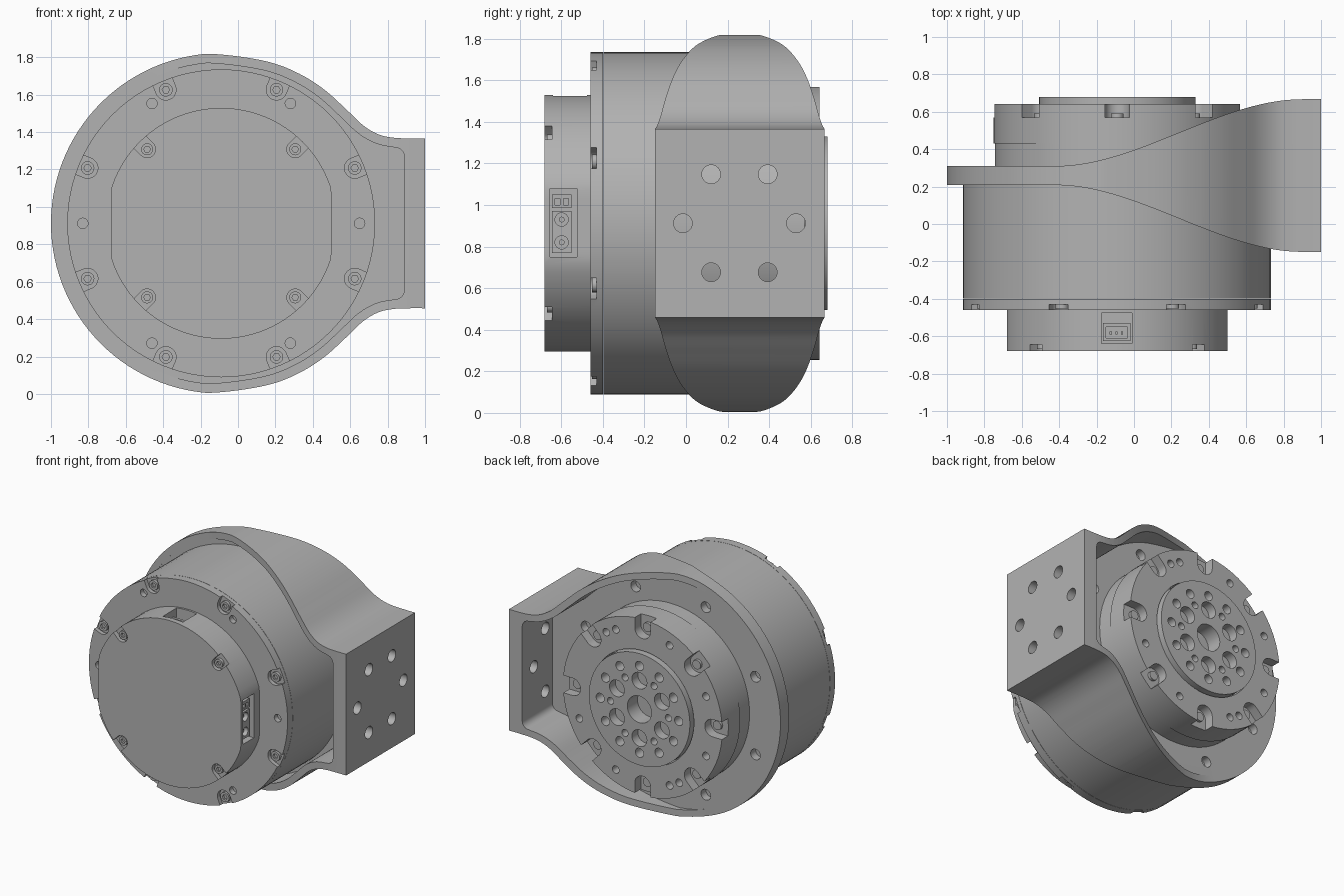
import bpy, bmesh
from math import sin, cos, pi, radians
from mathutils import Vector

if "Cube" in bpy.data.objects:
    bpy.data.objects.remove(bpy.data.objects["Cube"])

CX, CZ = -0.09, 0.912          # motor axis, running along y
PLATE_FRONT, PLATE_BACK = 0.21, 0.31

grey = bpy.data.materials.new("machined grey")
grey.use_nodes = True
grey.diffuse_color = (0.45, 0.45, 0.45, 1)
grey.node_tree.nodes["Principled BSDF"].inputs["Base Color"].default_value = grey.diffuse_color


def prism(name, outlines, a, b, axis="Y"):
    """Extrude one or more closed outlines from a to b along an axis."""
    place = {"X": lambda u, w, t: (t, u, w),
             "Y": lambda u, w, t: (u, t, w),
             "Z": lambda u, w, t: (u, w, t)}[axis]
    bm = bmesh.new()
    for pts in outlines:
        face = bm.faces.new([bm.verts.new(place(u, w, a)) for u, w in pts])
        ext = bmesh.ops.extrude_face_region(bm, geom=[face])
        move = Vector(place(0, 0, b - a))
        bmesh.ops.translate(bm, vec=move, verts=[v for v in ext["geom"] if isinstance(v, bmesh.types.BMVert)])
    bmesh.ops.recalc_face_normals(bm, faces=bm.faces)
    mesh = bpy.data.meshes.new(name)
    bm.to_mesh(mesh)
    bm.free()
    mesh.materials.append(grey)
    obj = bpy.data.objects.new(name, mesh)
    bpy.context.collection.objects.link(obj)
    return obj


def boolean(obj, cutter, operation="DIFFERENCE"):
    mod = obj.modifiers.new("cut", "BOOLEAN")
    mod.operation, mod.solver, mod.object = operation, "EXACT", cutter
    mod.use_self = True
    bpy.context.view_layer.objects.active = obj
    bpy.ops.object.modifier_apply(modifier=mod.name)
    bpy.data.objects.remove(cutter)


def circle(r, u=CX, w=CZ, n=24):
    return [(u + r * cos(2 * pi * i / n), w + r * sin(2 * pi * i / n)) for i in range(n)]


def polar(r, degrees):
    return CX + r * cos(radians(degrees)), CZ + r * sin(radians(degrees))


def ring(r, hole, angles, n=20):
    return [circle(hole, *polar(r, a), n) for a in angles]


def u_slots(r, half, angles):
    """Round-ended slots that open outwards."""
    slots = []
    for a in angles:
        u, w = polar(r, a)
        turn = radians(a)
        local = [(0.3, -half), (0.3, half)]
        local += [(half * cos(t), half * sin(t)) for t in (pi / 2 + pi * i / 12 for i in range(13))]
        slots.append([(u + p * cos(turn) - q * sin(turn), w + p * sin(turn) + q * cos(turn)) for p, q in local])
    return slots


def box(u0, u1, w0, w1):
    return [(u0, w0), (u1, w0), (u1, w1), (u0, w1)]


def smooth_path(pts, steps=6):
    out = []
    for i in range(1, len(pts) - 2):
        p0, p1, p2, p3 = (Vector(p) for p in pts[i - 1:i + 3])
        for k in range(steps):
            t = k / steps
            out.append(p1 + (p2 - p0) * t / 2 + (2 * p0 - 5 * p1 + 4 * p2 - p3) * t * t / 2
                       + (3 * p1 - p0 - 3 * p2 + p3) * t ** 3 / 2)
    return out + [Vector(pts[-2])]


def mirrored(half):
    return [tuple(p) for p in half] + [(p[0], 2 * CZ - p[1]) for p in reversed(half[1:])]


# Bracket: solid outline, hollowed on both sides of a plate, trimmed by a flaring side profile
arc = [Vector(polar(0.91, a)) for a in range(180, 95, -3)]
shoulder = smooth_path([polar(0.91, 102), polar(0.91, 95), (0.02, 1.802), (0.2, 1.765), (0.35, 1.7),
                        (0.47, 1.62), (0.58, 1.52), (0.67, 1.435), (0.75, 1.388), (0.83, 1.37),
                        (0.92, 1.366), (1, 1.366), (1.1, 1.366)])
outer = arc + shoulder
inner = []
for i, p in enumerate(outer):
    d = (outer[min(i + 1, len(outer) - 1)] - outer[max(i - 1, 0)]).normalized()
    if i == 0:
        d = Vector((0, 1))
    q = p + Vector((d.y, -d.x)) * 0.05
    if q.x < 0.83:
        inner.append(q)
fillet = 0.05
end_z = inner[-1].y - 0.003
inner += [Vector((0.84 + fillet * sin(t), end_z - fillet + fillet * cos(t)))
          for t in (pi / 2 * i / 6 for i in range(7))]

bracket = prism("mounting_bracket", [mirrored(outer)], -0.3, 0.8)
boolean(bracket, prism("front_pocket", [mirrored(inner)], -0.5, PLATE_FRONT))
boolean(bracket, prism("back_pocket", [mirrored(inner)], PLATE_BACK, 1))
flare = [(-1.2, 0.051)]
for i in range(31):
    t = i / 30
    flare.append((-0.42 + 1.32 * t, 0.051 + 0.357 * t * t * (3 - 2 * t)))
flare.append((1.2, 0.408))
side = [(x, 0.259 - h) for x, h in flare] + [(x, 0.259 + h) for x, h in reversed(flare)]
boolean(bracket, prism("flare_profile", [side], -0.2, 2.1, "Z"), "INTERSECT")
flange_holes = [circle(0.045, 0.257 + 0.272 * cos(radians(a)), CZ + 0.272 * sin(radians(a)))
                for a in range(0, 360, 60)]
boolean(bracket, prism("flange_hole_cutter", flange_holes, 0.8, 1.1, "X"))
eighths = [22.5 + 45 * i for i in range(8)]
boolean(bracket, prism("plate_hole_cutter", ring(0.76, 0.04, eighths), 0.25, 0.4))

# Motor housing and its front ring
prism("motor_housing", [circle(0.823, n=96)], -0.398, PLATE_FRONT)
front_ring = prism("front_ring", [circle(0.823, n=96)], -0.46, -0.4)
boolean(front_ring, prism("ring_slots", u_slots(0.773, 0.055, eighths), -0.5, -0.43))
boolean(front_ring, prism("ring_holes", ring(0.74, 0.028, range(0, 360, 60)), -0.5, -0.42))

# Front cover with flat sides, screw notches and two connector recesses
cover_outline = [(max(CX - 0.59, min(CX + 0.59, u)), w) for u, w in circle(0.617, n=96)]
cover = prism("front_cover", [cover_outline], -0.68, -0.45)
corners = [45 + 90 * i for i in range(4)]
boolean(cover, prism("cover_slots", u_slots(0.56, 0.045, corners), -0.7, -0.645))
boolean(cover, prism("side_recess", [box(-0.655, -0.525, 0.75, 1.08)], 0.38, 0.7, "X"))
boolean(cover, prism("top_recess", [box(-0.175, -0.01, -0.64, -0.475)], 1.38, 1.7, "Z"))

# Connectors sitting in the recesses
power = prism("power_connector", [box(-0.645, -0.55, 0.77, 0.972)], 0.37, 0.48, "X")
sockets = [circle(0.032, -0.598, z) for z in (0.82, 0.93)]
boolean(power, prism("power_sockets", sockets, 0.42, 0.6, "X"))
pins = [circle(0.014, -0.598, z, 12) for z in (0.82, 0.93)]
prism("power_pins", pins, 0.4, 0.46, "X")
signal = prism("signal_connector", [box(-0.645, -0.55, 0.985, 1.05)], 0.37, 0.48, "X")
slots = [box(-0.63, -0.605, 1, 1.03), box(-0.59, -0.565, 1, 1.03)]
boolean(signal, prism("signal_slots", slots, 0.43, 0.6, "X"))
data = prism("top_connector", [box(-0.165, -0.02, -0.625, -0.53)], 1.37, 1.48, "Z")
boolean(data, prism("top_slot", [box(-0.15, -0.035, -0.61, -0.55)], 1.42, 1.6, "Z"))
prism("top_pins", [box(x, x + 0.012, -0.59, -0.575) for x in (-0.13, -0.1, -0.07)], 1.4, 1.46, "Z")

# Socket-head screws on the front
for name, r, head, angles, front in (("ring_screws", 0.773, 0.036, eighths, -0.452),
                                     ("cover_screws", 0.56, 0.032, corners, -0.668)):
    screws = prism(name, ring(r, head, angles), front, front + 0.04)
    boolean(screws, prism("hex_cutter", ring(r, head * 0.55, angles, 6), front - 0.05, front + 0.018))

# Output housing on the back
prism("output_base", [circle(0.654, n=96)], 0.3, 0.432)
output = prism("output_housing", [circle(0.66, n=96)], 0.43, 0.642)
boolean(output, prism("rotor_seat", [circle(0.425, n=96)], 0.55, 0.8))
boolean(output, prism("output_slots", u_slots(0.58, 0.065, range(0, 360, 45)), 0.57, 0.8))
small = ring(0.57, 0.028, (58, 67, 113, 157, 203, 238, 247, 293, 337))
boolean(output, prism("output_holes", small, 0.58, 0.8))
prism("output_screws", ring(0.58, 0.034, range(0, 360, 45)), 0.56, 0.59)

# Rotor face with a bore, pockets and a ring of bolt holes
rotor = prism("rotor", [circle(0.418, n=96)], 0.54, 0.68)
boolean(rotor, prism("rotor_bore", [circle(0.1, n=32)], 0.56, 0.8))
boolean(rotor, prism("rotor_pockets", ring(0.215, 0.062, range(30, 390, 60)), 0.61, 0.8))
boolean(rotor, prism("rotor_holes", ring(0.325, 0.034, range(0, 360, 30)), 0.6, 0.8))
boolean(rotor, prism("rotor_inner_holes", ring(0.24, 0.026, range(0, 360, 60)), 0.62, 0.8))

# Smooth the round walls and keep the edges crisp
bpy.ops.object.select_all(action="DESELECT")
for obj in bpy.context.collection.objects:
    if obj.type == "MESH" and grey.name in obj.data.materials:
        obj.select_set(True)
        bpy.context.view_layer.objects.active = obj
bpy.ops.object.shade_smooth_by_angle(angle=radians(25))
